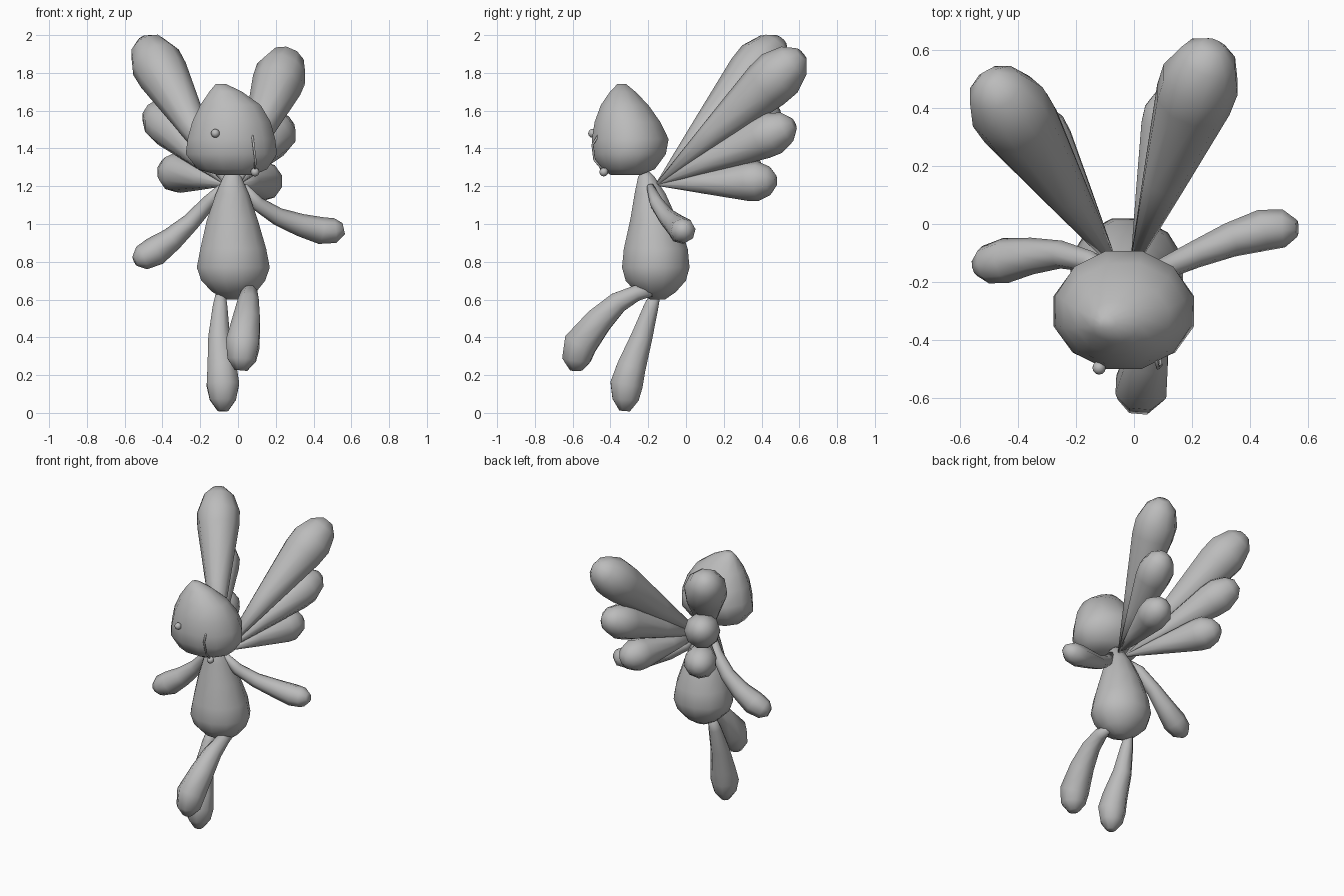
import bpy, bmesh, math
from mathutils import Vector

grey = bpy.data.materials.new("soft grey")
grey.diffuse_color = (0.5, 0.5, 0.5, 1)


def finish(bm, name):
    bmesh.ops.recalc_face_normals(bm, faces=bm.faces)
    for f in bm.faces:
        f.smooth = True
    mesh = bpy.data.meshes.new(name)
    bm.to_mesh(mesh)
    bm.free()
    mesh.materials.append(grey)
    obj = bpy.data.objects.new(name, mesh)
    bpy.context.collection.objects.link(obj)
    return obj


def tube(name, path, sides=8, flat=False):
    """Closed tube through (x, y, z, radius) points; flat keeps the rings level."""
    bm = bmesh.new()
    pts = [Vector(p[:3]) for p in path]
    rings = []
    side = None
    for i, p in enumerate(pts):
        t = (pts[min(i + 1, len(pts) - 1)] - pts[max(i - 1, 0)]).normalized()
        if flat:
            t = Vector((0, 0, 1))
        if side is None:
            side = Vector((1, 0, 0)) if abs(t.x) < 0.8 else Vector((0, 1, 0))
        side = (side - t * side.dot(t)).normalized()
        up = t.cross(side)
        rx = path[i][3]
        ry = path[i][4] if len(path[i]) > 4 else rx
        ring = []
        for k in range(sides):
            a = 2 * math.pi * (k + 0.5) / sides
            ring.append(bm.verts.new(p + side * rx * math.cos(a) + up * ry * math.sin(a)))
        rings.append(ring)
    for a, b in zip(rings, rings[1:]):
        for k in range(sides):
            n = (k + 1) % sides
            bm.faces.new((a[k], a[n], b[n], b[k]))
    bm.faces.new(rings[0])
    bm.faces.new(rings[-1])
    return finish(bm, name)


def ball(name, loc, r):
    bm = bmesh.new()
    bmesh.ops.create_uvsphere(bm, u_segments=12, v_segments=8, radius=r)
    bmesh.ops.translate(bm, verts=bm.verts, vec=loc)
    return finish(bm, name)


def wing(name, base, tip, r):
    """Long cone widening to a rounded end."""
    a, b = Vector(base), Vector(tip)
    shape = [(0, 0.08), (0.4, 0.56), (0.76, 0.98), (0.85, 1.0), (0.95, 0.72), (1, 0.3)]
    tube(name, [(*a.lerp(b, t), r * s) for t, s in shape], 10)


# Pear-shaped body
tube("body", [
    (-0.02, -0.15, 0.60, 0.05, 0.04), (-0.02, -0.16, 0.64, 0.12, 0.11),
    (-0.025, -0.16, 0.70, 0.175, 0.165), (-0.025, -0.16, 0.77, 0.20, 0.185),
    (-0.025, -0.16, 0.87, 0.18, 0.175), (-0.03, -0.17, 1.02, 0.14, 0.13),
    (-0.03, -0.19, 1.16, 0.09, 0.085), (-0.03, -0.21, 1.25, 0.05, 0.045),
    (-0.03, -0.215, 1.28, 0.02, 0.02)], 12, True)

# Head with a leaning pointed crown
tube("head", [
    (-0.01, -0.32, 1.26, 0.10, 0.08), (-0.03, -0.31, 1.29, 0.19, 0.15),
    (-0.035, -0.30, 1.37, 0.25, 0.20), (-0.035, -0.295, 1.45, 0.24, 0.21),
    (-0.035, -0.31, 1.54, 0.215, 0.18), (-0.04, -0.325, 1.63, 0.165, 0.13),
    (-0.065, -0.335, 1.70, 0.09, 0.07), (-0.09, -0.34, 1.74, 0.03, 0.025)], 12, True)

# One fixed eye, one hanging from a thread
ball("eye", (-0.12, -0.495, 1.48), 0.023)
ball("hanging_eye", (0.09, -0.435, 1.275), 0.023)
tube("eye_thread", [(0.075, -0.46, 1.475, 0.006), (0.082, -0.495, 1.42, 0.006),
                    (0.092, -0.485, 1.34, 0.006), (0.09, -0.435, 1.28, 0.006)], 6)

# Arms
tube("left_arm", [
    (0.03, -0.19, 1.20, 0.02), (0.10, -0.155, 1.11, 0.038), (0.21, -0.105, 1.04, 0.047),
    (0.33, -0.055, 0.995, 0.06), (0.44, -0.022, 0.965, 0.072), (0.515, -0.015, 0.965, 0.066),
    (0.56, -0.015, 0.975, 0.03)])
tube("right_arm", [
    (-0.08, -0.19, 1.20, 0.02), (-0.15, -0.13, 1.12, 0.038), (-0.25, -0.105, 1.01, 0.048),
    (-0.35, -0.11, 0.92, 0.063), (-0.44, -0.125, 0.855, 0.078), (-0.51, -0.14, 0.82, 0.066),
    (-0.545, -0.15, 0.805, 0.03)])

# Legs
tube("right_leg", [
    (-0.09, -0.155, 0.65, 0.025), (-0.095, -0.185, 0.56, 0.042), (-0.10, -0.235, 0.40, 0.062),
    (-0.085, -0.29, 0.24, 0.083), (-0.08, -0.315, 0.15, 0.093), (-0.08, -0.32, 0.07, 0.075),
    (-0.08, -0.325, 0.01, 0.03)])
tube("left_leg", [
    (0.06, -0.18, 0.64, 0.025), (0.06, -0.26, 0.635, 0.045), (0.055, -0.36, 0.585, 0.06),
    (0.045, -0.46, 0.49, 0.078), (0.025, -0.56, 0.365, 0.095), (0.02, -0.58, 0.28, 0.08),
    (0.015, -0.58, 0.225, 0.035)])

# Three pairs of wings
right_base, left_base = (-0.06, -0.15, 1.21), (-0.005, -0.15, 1.21)
for level, rt, lt, r in [
        ("upper", (-0.50, 0.50, 1.97), (0.27, 0.61, 1.90), 0.138),
        ("middle", (-0.455, 0.48, 1.605), (0.235, 0.57, 1.53), 0.115),
        ("lower", (-0.38, 0.40, 1.285), (0.16, 0.475, 1.23), 0.105)]:
    wing(level + "_right_wing", right_base, rt, r)
    wing(level + "_left_wing", left_base, lt, r)
